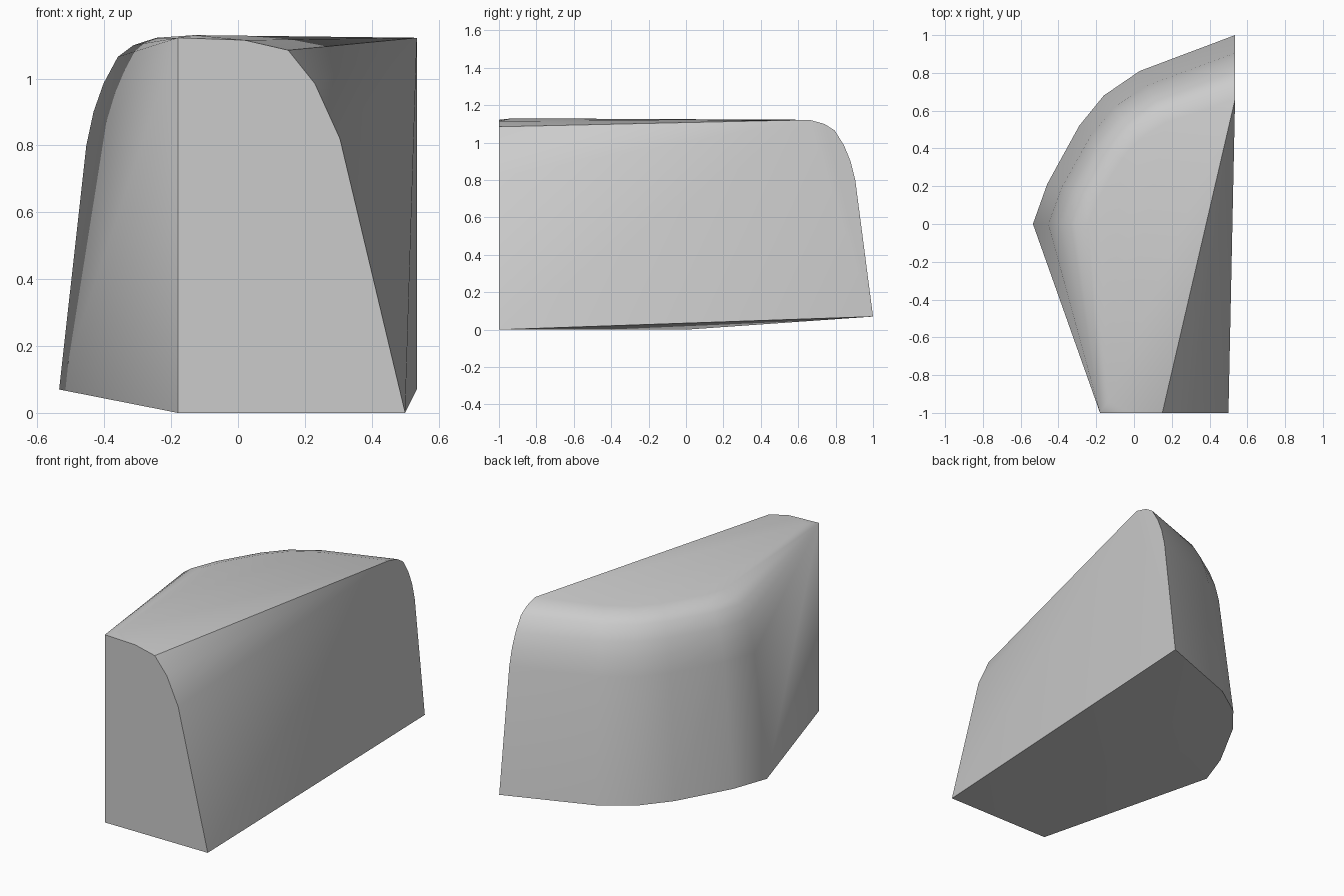
import bpy
import bmesh
import math

cube = bpy.data.objects.get("Cube")
if cube:
    bpy.data.objects.remove(cube, do_unlink=True)

# One plain grey material
grey = bpy.data.materials.new("plain grey")
grey.use_nodes = True
colour = (0.6, 0.6, 0.6, 1)
grey.diffuse_color = colour
grey.node_tree.nodes["Principled BSDF"].inputs["Base Color"].default_value = colour

# Flat front end: arched profile (x, z) at y = -1
front = [(-0.18, 0), (0.5, 0), (0.305, 0.82), (0.23, 0.985),
         (0.15, 1.085), (0.02, 1.115), (-0.18, 1.122)]
points = [(x, -1, z) for x, z in front]

# Curved back wall: base outline (x, y) drawn inward as it rises
outline = [(-0.535, 0), (-0.46, 0.21), (-0.4, 0.32), (-0.29, 0.52),
           (-0.16, 0.68), (0.03, 0.81), (0.535, 1)]
rise = [(0.07, 0), (0.8, 0.095), (0.9, 0.12), (0.985, 0.155),
        (1.065, 0.205), (1.1, 0.26), (1.122, 0.34)]
axis = 0.535
for z, inset in rise:
    for x, y in outline:
        points.append((axis + (x - axis) * (1 - 0.8 * inset), y * (1 - inset), z))

# Slight crown on the top and the low point of the underside
points += [(-0.13, -0.93, 1.13), (0.1, 0, 0)]

# Tight convex skin around the sections
bm = bmesh.new()
for p in points:
    bm.verts.new(p)
result = bmesh.ops.convex_hull(bm, input=bm.verts[:])
spare = {v for key in ("geom_interior", "geom_unused") for v in result[key]
         if isinstance(v, bmesh.types.BMVert)}
bmesh.ops.delete(bm, geom=list(spare), context='VERTS')
bmesh.ops.dissolve_limit(bm, angle_limit=math.radians(0.1),
                         verts=bm.verts[:], edges=bm.edges[:])
bmesh.ops.recalc_face_normals(bm, faces=bm.faces[:])
mesh = bpy.data.meshes.new("rounded_block")
bm.to_mesh(mesh)
bm.free()

block = bpy.data.objects.new("rounded_block", mesh)
bpy.context.collection.objects.link(block)
mesh.materials.append(grey)
bpy.ops.object.select_all(action='DESELECT')
block.select_set(True)
bpy.context.view_layer.objects.active = block
bpy.ops.object.shade_smooth_by_angle(angle=math.radians(35))
